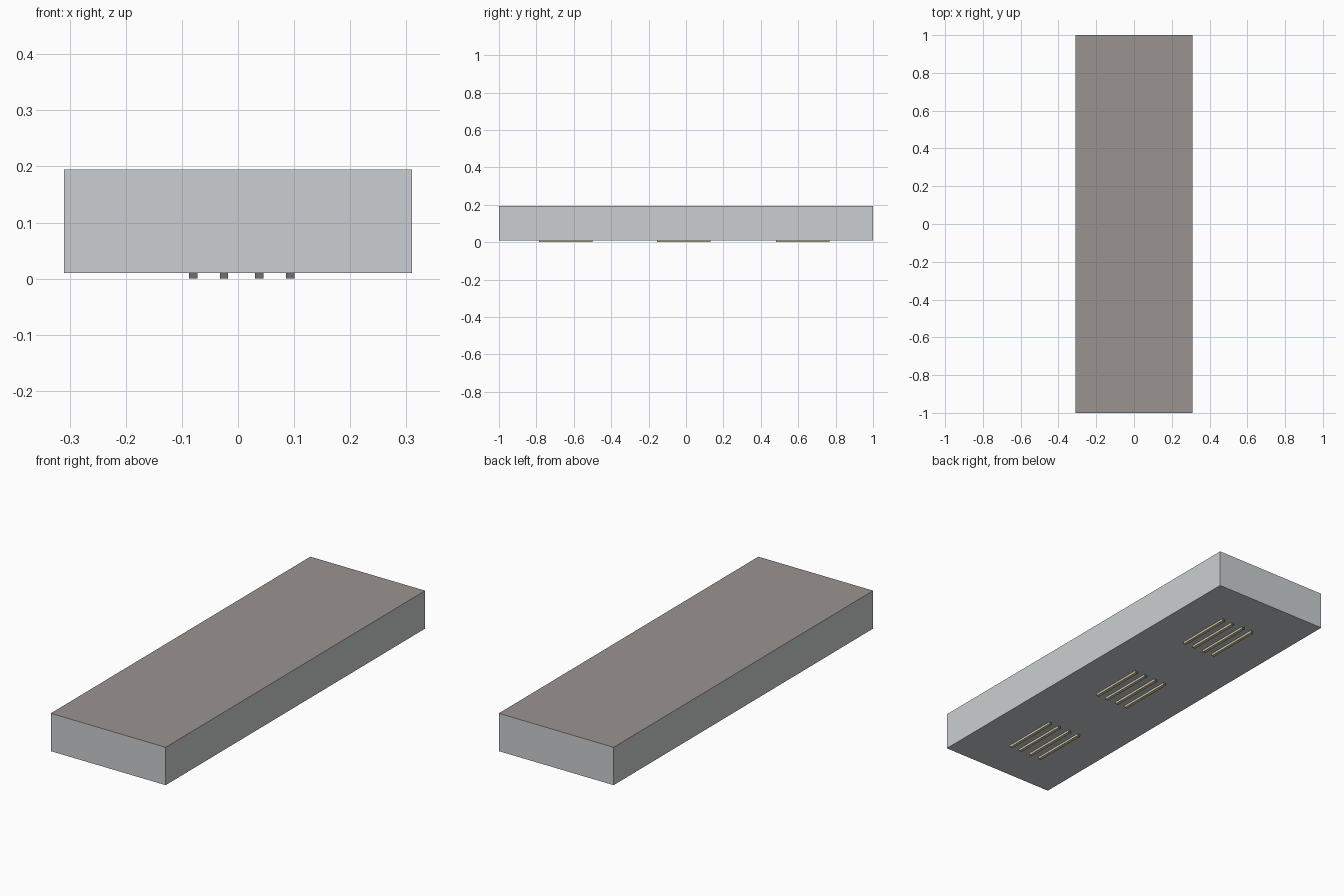
import bpy

if "Cube" in bpy.data.objects:
    bpy.data.objects.remove(bpy.data.objects["Cube"])


def srgb(r, g, b):
    """8-bit screen colour to linear RGBA."""
    def lin(c):
        c /= 255
        return c / 12.92 if c <= 0.04045 else ((c + 0.055) / 1.055) ** 2.4
    return (lin(r), lin(g), lin(b), 1.0)


def material(name, rgb):
    m = bpy.data.materials.new(name)
    m.diffuse_color = srgb(*rgb)
    m.use_nodes = True
    m.node_tree.nodes["Principled BSDF"].inputs["Base Color"].default_value = m.diffuse_color
    return m


PALE = material("pale_grey", (203, 207, 209))
TAUPE = material("taupe", (154, 147, 144))
DARK = material("dark_grey", (114, 112, 104))
CREAM = material("cream", (218, 208, 172))


def box(name, x0, x1, y0, y1, z0, z1, mats, rule=lambda n: 0):
    """Box with a material picked per face from its normal."""
    bpy.ops.mesh.primitive_cube_add(
        size=1, location=((x0 + x1) / 2, (y0 + y1) / 2, (z0 + z1) / 2))
    ob = bpy.context.object
    ob.name = name
    ob.scale = (x1 - x0, y1 - y0, z1 - z0)
    bpy.ops.object.transform_apply(location=False, rotation=False, scale=True)
    for m in mats:
        ob.data.materials.append(m)
    for f in ob.data.polygons:
        f.material_index = rule(f.normal)
    return ob


# Housing: pale sides and underside, taupe top
box("housing", -0.31, 0.31, -1, 1, 0.0105, 0.195, [PALE, TAUPE],
    lambda n: 1 if n.z > 0.5 else 0)

# Three groups of four strips: cream with dark ends
for g, yc in enumerate((-0.643, -0.013, 0.625)):
    for s, xc in enumerate((-0.08, -0.025, 0.038, 0.093)):
        box(f"strip_{g + 1}_{s + 1}", xc - 0.0075, xc + 0.0075,
            yc - 0.143, yc + 0.143, 0, 0.0105, [CREAM, DARK],
            lambda n: 1 if abs(n.y) > 0.5 else 0)
